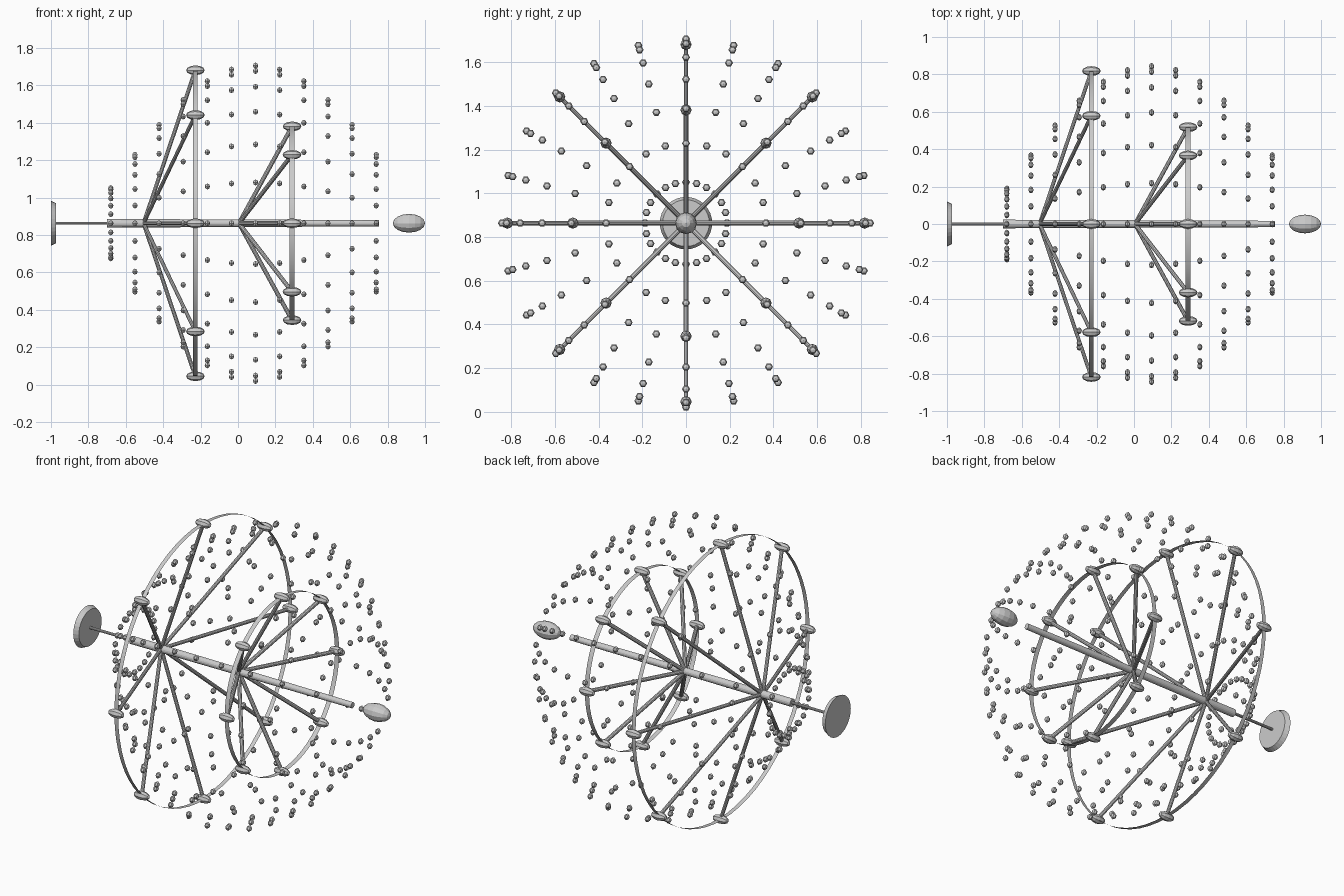
import bpy, bmesh, math
from mathutils import Vector, Matrix

if "Cube" in bpy.data.objects:
    bpy.data.objects.remove(bpy.data.objects["Cube"])

CZ = 0.863                      # height of the central axis
mat = bpy.data.materials.new("light_grey_metal")
mat.diffuse_color = (0.6, 0.6, 0.6, 1)
mat.use_nodes = True
mat.node_tree.nodes["Principled BSDF"].inputs["Base Color"].default_value = mat.diffuse_color


def finish(name, bm, smooth=False):
    bmesh.ops.recalc_face_normals(bm, faces=bm.faces)
    me = bpy.data.meshes.new(name)
    bm.to_mesh(me)
    bm.free()
    me.materials.append(mat)
    ob = bpy.data.objects.new(name, me)
    bpy.context.collection.objects.link(ob)
    for p in me.polygons:
        p.use_smooth = smooth
    return ob


def polar(x, r, a):
    """Point at station x, radius r and angle a around the axis."""
    return Vector((x, r * math.cos(a), CZ + r * math.sin(a)))


def add_rod(bm, p, q, r1, r2=None, seg=10):
    d = q - p
    m = Matrix.Translation((p + q) / 2) @ d.to_track_quat('Z', 'Y').to_matrix().to_4x4()
    bmesh.ops.create_cone(bm, cap_ends=True, segments=seg, radius1=r1,
                          radius2=r1 if r2 is None else r2, depth=d.length, matrix=m)


def add_ellipsoid(bm, c, half_len, r, u, v):
    m = (Matrix.Translation(c) @ Matrix.Diagonal((half_len, r, r, 1))
         @ Matrix.Rotation(math.pi / 2, 4, 'Y'))
    bmesh.ops.create_uvsphere(bm, u_segments=u, v_segments=v, radius=1, matrix=m)


# Central shaft, thin tail rod, end disc and floating tip
for name, x1, x2, r1, r2, seg in (
        ("main_shaft", -0.70, 0.755, 0.023, 0.017, 16),
        ("tail_rod", -0.985, -0.69, 0.008, 0.008, 10),
        ("end_disc", -1.0, -0.972, 0.12, 0.107, 32)):
    bm = bmesh.new()
    add_rod(bm, polar(x1, 0, 0), polar(x2, 0, 0), r1, r2, seg)
    finish(name, bm)

bm = bmesh.new()
add_ellipsoid(bm, polar(0.914, 0, 0), 0.086, 0.05, 12, 8)
finish("front_tip", bm)

# Two wheels: ribbon hoop, eight swept spokes and eight rim nodes
for label, hub, x, rad, width, spoke_r in (
        ("large", -0.505, -0.228, 0.818, 0.025, 0.0105),
        ("small", 0.005, 0.289, 0.518, 0.028, 0.0115)):
    bm = bmesh.new()
    n = 64
    pairs = [[bm.verts.new(polar(x + s * width / 2, rad, 2 * math.pi * i / n))
              for s in (-1, 1)] for i in range(n)]
    for i in range(n):
        a, b = pairs[i], pairs[(i + 1) % n]
        bm.faces.new((a[0], a[1], b[1], b[0]))
    finish(label + "_hoop", bm, True)

    spokes, nodes = bmesh.new(), bmesh.new()
    for i in range(8):
        end = polar(x, rad, i * math.pi / 4)
        add_rod(spokes, polar(hub, 0, 0), end, spoke_r)
        add_ellipsoid(nodes, end, 0.05, 0.026, 8, 6)
    finish(label + "_spokes", spokes)
    finish(label + "_rim_nodes", nodes)

# Cloud of small beads on a bulging envelope: 12 rows of 24
bm = bmesh.new()
for j in range(1, 13):
    for k in range(24):
        c = polar(-0.68 + 0.129 * (j - 1), 0.843 * math.sin(math.pi * j / 14),
                  k * math.pi / 12)
        add_ellipsoid(bm, c, 0.014, 0.0185, 6, 4)
finish("bead_shell", bm)
